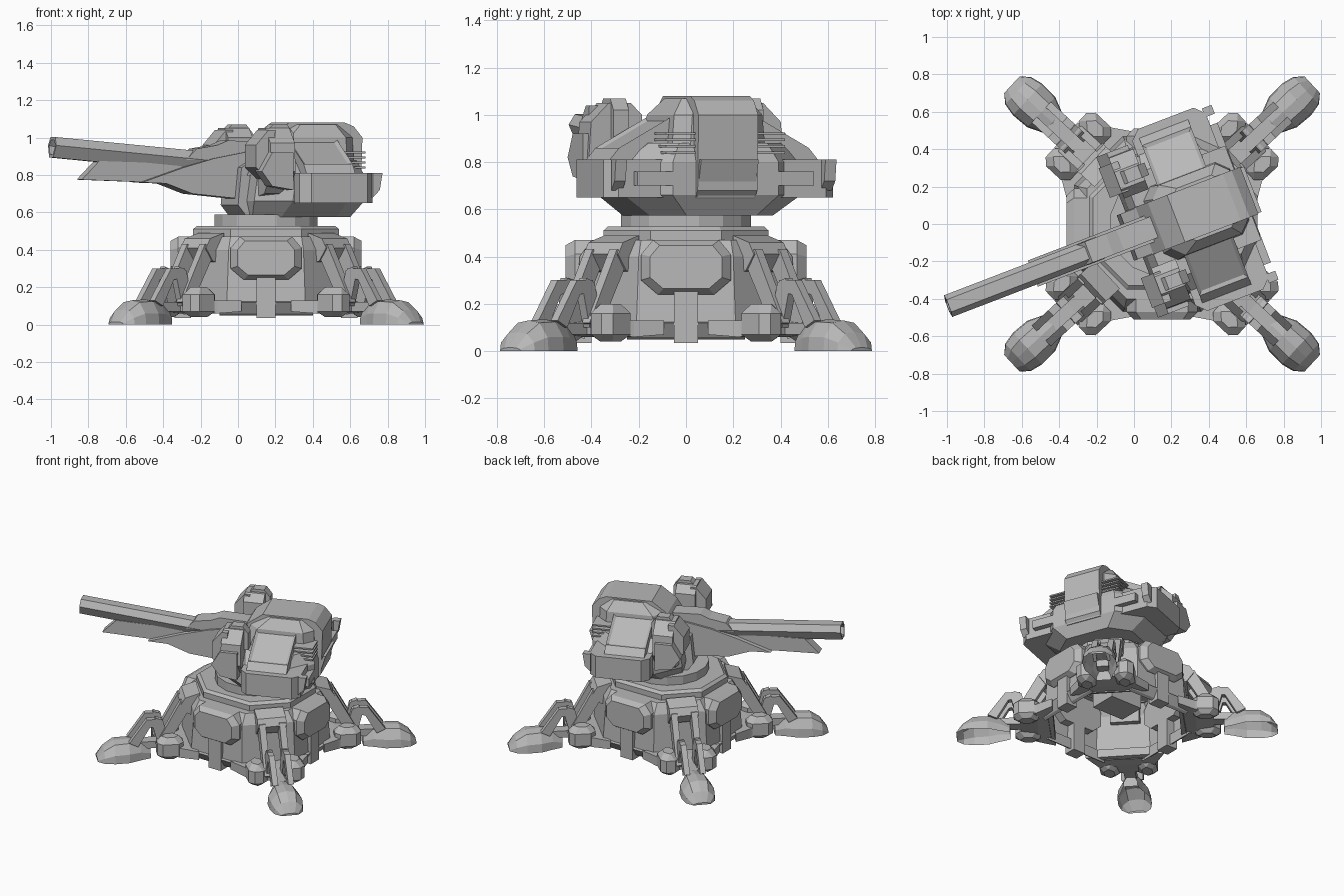
import bpy, bmesh
from math import radians, cos, sin, pi
from mathutils import Matrix, Vector

old = bpy.data.objects.get("Cube")
if old:
    bpy.data.objects.remove(old)

grey = bpy.data.materials.new("armour grey")
grey.use_nodes = True
grey.diffuse_color = (0.48, 0.48, 0.48, 1)
grey.node_tree.nodes["Principled BSDF"].inputs["Base Color"].default_value = (0.48, 0.48, 0.48, 1)

BASE = Matrix.Translation((0.15, 0, 0))
TURRET = BASE @ Matrix.Rotation(radians(201), 4, "Z")   # local +x is the firing direction


def loft(name, rings, frame, inset_dir=None, hollow=False):
    """Skin a stack of rings and cap it; recess the face along inset_dir, or open the underside if hollow."""
    bm = bmesh.new()
    loops = [[bm.verts.new(p) for p in ring] for ring in rings]
    n = len(loops[0])
    for a, b in zip(loops, loops[1:]):
        for i in range(n):
            bm.faces.new((a[i], a[(i + 1) % n], b[(i + 1) % n], b[i]))
    bm.faces.new(loops[0])
    bm.faces.new(loops[-1])
    bmesh.ops.recalc_face_normals(bm, faces=bm.faces)
    if inset_dir:
        face = max(bm.faces, key=lambda f: f.normal.dot(Vector(inset_dir).normalized()))
        bmesh.ops.inset_region(bm, faces=[face], thickness=0.025, depth=-0.012)
    if hollow:
        under = [f for f in bm.faces if f.normal.z < -0.9]
        bmesh.ops.delete(bm, geom=under, context="FACES")
    me = bpy.data.meshes.new(name)
    bm.to_mesh(me)
    bm.free()
    me.materials.append(grey)
    ob = bpy.data.objects.new(name, me)
    ob.matrix_world = frame
    bpy.context.collection.objects.link(ob)


def slab(name, profile, y0, y1, frame):
    """Extrude an (x, z) profile from y0 to y1."""
    loft(name, [[(x, y, z) for x, z in profile] for y in (y0, y1)], frame)


def wall(name, profile, x0, x1, frame, inset_dir=None):
    """Extrude a (y, z) profile from x0 to x1."""
    loft(name, [[(x, y, z) for y, z in profile] for x in (x0, x1)], frame, inset_dir)


def box(name, x0, x1, y0, y1, z0, z1, frame):
    slab(name, [(x0, z0), (x1, z0), (x1, z1), (x0, z1)], y0, y1, frame)


def oct_ring(z, x0, x1, hy, c):
    """Rectangle with cut corners at height z."""
    return [(x0 + c, -hy, z), (x1 - c, -hy, z), (x1, -hy + c, z), (x1, hy - c, z),
            (x1 - c, hy, z), (x0 + c, hy, z), (x0, hy - c, z), (x0, -hy + c, z)]


def disc(z, r, n=16):
    return [(r * cos(2 * pi * (i + .5) / n), r * sin(2 * pi * (i + .5) / n), z) for i in range(n)]


# Hollow base hull, deck and turntable
loft("base_hull", [oct_ring(z, -h, h, h, c) for z, h, c in
                   ((.06, .45, .25), (.11, .47, .26), (.4, .45, .25), (.47, .4, .21))], BASE, hollow=True)
loft("deck", [oct_ring(z, -h, h, h - .04, c) for z, h, c in ((.46, .39, .2), (.51, .39, .2), (.528, .37, .19))],
     BASE, hollow=True)
loft("turntable", [disc(.5, .28), disc(.59, .28)], BASE)
box("inner_gearbox", -.13, .13, -.1, .1, .2, .46, BASE)

# Bulging armour cap, rib and foot plate on each side
CAP = [(-.12, .24), (.12, .24), (.19, .3), (.19, .41), (.14, .47), (-.14, .47), (-.19, .41), (-.19, .3)]
for i in range(4):
    side = BASE @ Matrix.Rotation(i * pi / 2, 4, "Z")
    loft("side_cap", [[(x, y * k, .36 + (z - .36) * k) for y, z in CAP]
                      for x, k in ((.4, 1), (.47, 1), (.51, .8))], side)
    box("side_rib", .4, .49, -.05, .05, .035, .26, side)
    slab("side_skirt", [(.43, .05), (.45, .06), (.49, .12), (.43, .13)], -.25, .25, side)

# Legs
FOOT = [(.73, .05, .08), (.80, .075, .125), (.88, .11, .135), (.98, .115, .13), (1.05, .1, .08), (1.095, .06, .015)]
for sx in (1, -1):
    for sy in (1, -1):
        leg = BASE @ Matrix.Diagonal((sx, sy, 1, 1)) @ Matrix.Rotation(radians(42.8), 4, "Z")
        # arm web tapering out to the ankle hub
        loft("leg_web", [[(r, -w, z0), (r, w, z0), (r, w, z1), (r, -w, z1)] for r, w, z0, z1 in
                         ((.43, .27, .07, .13), (.54, .2, .06, .13), (.66, .14, .07, .12))], leg)
        for s in (1, -1):
            loft("ankle_hub", [oct_ring(z, .52 + d, .7 - d, .065 - d, .035) for z, d in
                               ((.04, .03), (.07, 0), (.16, 0), (.2, .03))],
                 leg @ Matrix.Translation((0, s * .13, 0)))
            slab("brace_strut", [(.44, .42), (.53, .43), (.7, .12), (.63, .1)], s * .07 - .022, s * .07 + .022, leg)
            slab("knee_front", [(.6, .1), (.65, .29), (.70, .31), (.72, .25), (.68, .1)],
                 s * .055 - .02, s * .055 + .02, leg)
            slab("knee_rear", [(.66, .3), (.76, .3), (.88, .13), (.82, .1), (.74, .24), (.68, .25)],
                 s * .055 - .02, s * .055 + .02, leg)
        box("ankle_bar", .62, .80, -.04, .04, .07, .12, leg)
        slab("shoulder_block", [(.4, .32), (.48, .34), (.53, .41), (.5, .46), (.4, .49)], -.1, .1, leg)
        loft("foot", [[(r, -w, 0), (r, w, 0), (r, w * .95, h * .45), (r, w * .55, h * .92), (r, 0, h),
                       (r, -w * .55, h * .92), (r, -w * .95, h * .45)] for r, w, h in FOOT], leg, hollow=True)

# Turret hull and hood
loft("turret_hull", [oct_ring(z, a, b, h, c) for z, a, b, h, c in
                     ((.575, -.42, .14, .28, .12), (.66, -.47, .16, .4, .16), (.8, -.47, .14, .4, .16),
                      (.88, -.44, .1, .3, .1))], TURRET)
slab("hood", [(-.44, .62), (-.49, .68), (-.5, 1.0), (-.45, 1.06), (-.4, 1.08), (-.08, 1.08), (.03, 1.0), (.16, .8)],
     -.135, .135, TURRET)
loft("hood_cheeks", [oct_ring(z, a, b, h, .06) for z, a, b, h in
                     ((.75, -.45, .1, .22), (1.0, -.44, .0, .2), (1.07, -.4, -.08, .15))], TURRET)
slab("rear_hatch", [(-.45, .65), (-.5, .81), (-.52, .81), (-.47, .65)], -.13, .13, TURRET)

# Side pods, guards and vents, mirrored
for s in (1, -1):
    half = TURRET @ Matrix.Diagonal((1, s, 1, 1))
    wall("pod_slope", [(.1, .66), (.1, 1.0), (.16, 1.01), (.43, .86), (.48, .8), (.46, .7)],
         -.33, -.05, half, (0, .15, .27))
    loft("pod_box", [[(-.43, .25, z), (-.43, .47, z), (-.38, .52, z), (-.06, .52, z), (-.01, .47, z), (-.01, .25, z)]
                     for z in (.65, .81)], half)
    box("pod_rail", -.47, -.42, .17, .4, .70, .76, half)
    slab("pod_hook", [(-.42, .68), (-.46, .72), (-.475, .81), (-.42, .81)], .45, .5, half)
    for k in range(4):
        z = .835 + k * .027
        box("vent_fin", -.465, -.3, .08, .27, z, z + .01, half)
    # sloped guard standing ahead of the pod
    guard = half @ Matrix.Translation((.02, 0, 0))
    wall("guard_block", [(.2, .68), (.2, 1.0), (.25, 1.05), (.35, 1.05), (.43, .97), (.44, .82), (.34, .7)],
         -.02, .12, guard)
    slab("guard_face", [(.1, .76), (.19, .84), (.19, .96), (.12, 1.04), (.08, 1.04)], .23, .4, guard)
    slab("guard_ridge", [(-.05, .9), (-.05, 1.02), (-.01, 1.07), (.07, 1.07), (.13, 1.01), (.15, .9)],
         .27, .34, guard)
    slab("guard_wedge", [(.0, .72), (.12, .74), (.18, .82), (.12, .92), (.0, .92)], .36, .46, guard)

# Gun mount and housing
slab("gun_mount", [(.0, .58), (.17, .59), (.21, .64), (.19, .84), (.0, .95)], -.13, .13, TURRET)
slab("gun_cradle", [(.05, .66), (.45, .70), (.6, .755), (.74, .76), (.5, .84), (.32, .89), (.05, .94)],
     -.075, .075, TURRET)
slab("under_rail", [(.5, .74), (.66, .76), (1.07, .775), (.97, .875), (.5, .86)], -.04, .04, TURRET)
slab("housing_top", [(.0, .88), (.48, .88), (.42, .94), (.3, .96), (.24, .985), (.02, .975)], -.06, .06, TURRET)

# Hexagonal barrel, pitched up, with a recessed muzzle
GUN = TURRET @ Matrix.Translation((.2, 0, .855)) @ Matrix.Rotation(radians(-5.2), 4, "Y")
HEX = [(-.03, -.055), (.03, -.055), (.062, .01), (.035, .055), (-.035, .055), (-.062, .01)]
loft("barrel", [[(x, y * k, z * k) for y, z in HEX] for x, k in
                ((-.1, 1), (1.03, 1), (1.03, .72), (.93, .72))], GUN)
